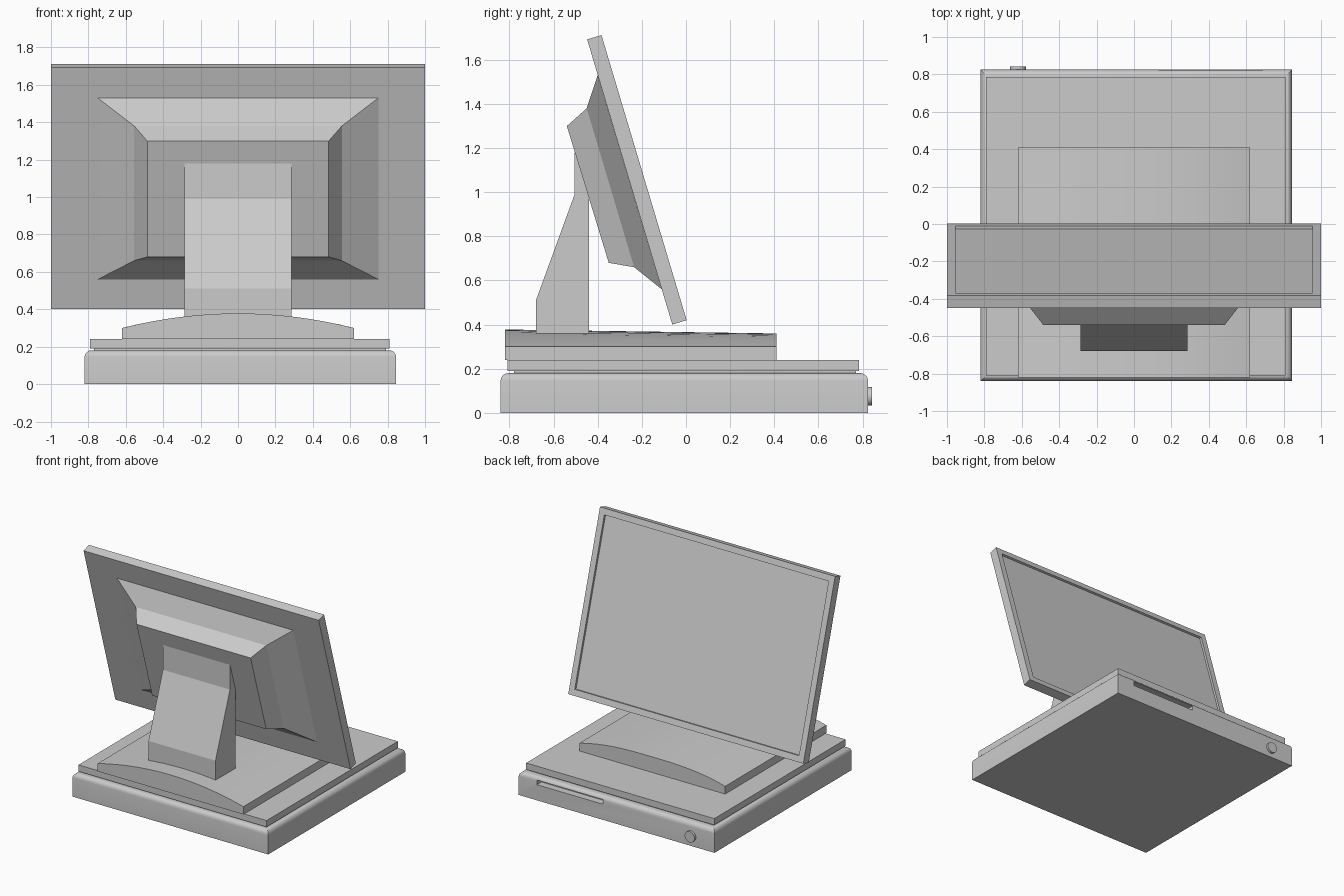
import bpy
import bmesh
import math
from mathutils import Matrix, Vector

cube = bpy.data.objects.get("Cube")
if cube:
    bpy.data.objects.remove(cube, do_unlink=True)

grey = bpy.data.materials.new("plain grey")
grey.use_nodes = True
COLOUR = (0.6, 0.6, 0.6, 1)
grey.diffuse_color = COLOUR
grey.node_tree.nodes["Principled BSDF"].inputs["Base Color"].default_value = COLOUR


def finish(name, bm):
    bmesh.ops.recalc_face_normals(bm, faces=bm.faces)
    mesh = bpy.data.meshes.new(name)
    bm.to_mesh(mesh)
    bm.free()
    mesh.materials.append(grey)
    obj = bpy.data.objects.new(name, mesh)
    bpy.context.collection.objects.link(obj)
    return obj


def loft(name, rings):
    """Skin a row of equal-length closed rings and cap both ends."""
    bm = bmesh.new()
    loops = [[bm.verts.new(p) for p in ring] for ring in rings]
    for a, b in zip(loops, loops[1:]):
        for i in range(len(a)):
            j = (i + 1) % len(a)
            bm.faces.new((a[i], a[j], b[j], b[i]))
    bm.faces.new(loops[0])
    bm.faces.new(loops[-1])
    return finish(name, bm)


def box(name, x, y, z):
    return loft(name, [[(x[0], y[0], h), (x[1], y[0], h), (x[1], y[1], h), (x[0], y[1], h)] for h in z])


def side_prism(name, half_width, profile):
    return loft(name, [[(x, y, z) for y, z in profile] for x in (-half_width, half_width)])


def smooth(obj, angle=35):
    bpy.ops.object.select_all(action="DESELECT")
    obj.select_set(True)
    bpy.context.view_layer.objects.active = obj
    bpy.ops.object.shade_smooth_by_angle(angle=math.radians(angle))


# Base body: rounded top rim, drive slot in the rear wall
base = box("base", (-0.82, 0.845), (-0.84, 0.825), (0, 0.18))
bm = bmesh.new()
bm.from_mesh(base.data)
rim = [e for e in bm.edges if all(v.co.z > 0.1 for v in e.verts)]
bmesh.ops.bevel(bm, geom=rim, offset=0.035, segments=5, profile=0.5, affect="EDGES")
bm.to_mesh(base.data)
bm.free()
cutter = box("slot_cutter", (0.13, 0.69), (0.77, 0.9), (0.12, 0.155))
cutter.hide_render = True
cutter.hide_set(True)
cut = base.modifiers.new("drive slot", "BOOLEAN")
cut.object = cutter
cut.solver = "EXACT"
smooth(base)

# Power button on the rear wall
bm = bmesh.new()
bmesh.ops.create_cone(bm, cap_ends=True, segments=24, radius1=0.042, radius2=0.042, depth=0.04)
bmesh.ops.rotate(bm, verts=bm.verts, matrix=Matrix.Rotation(math.pi / 2, 3, "X"))
bmesh.ops.translate(bm, verts=bm.verts, vec=(-0.62, 0.822, 0.075))
smooth(finish("power_button", bm))

# Recessed gap and upper deck
box("deck_gap", (-0.77, 0.79), (-0.78, 0.77), (0.17, 0.2))
box("upper_deck", (-0.79, 0.81), (-0.81, 0.785), (0.19, 0.24))


# Arched plate: smooth arc in front, flatter crown at the rear
def arch(y, crown, power):
    xs = [0.62 * (i / 8 - 1) for i in range(17)]
    top = [(x, y, 0.3 + (crown - 0.3) * (1 - abs(x / 0.62) ** power)) for x in xs]
    return [(-0.62, y, 0.24)] + top + [(0.62, y, 0.24)]


smooth(loft("arched_plate", [arch(-0.82, 0.378, 2), arch(0.41, 0.36, 2.8)]), 20)

# Stand
side_prism("stand", 0.285, [(-0.68, 0.34), (-0.68, 0.51), (-0.505, 0.99),
                            (-0.505, 1.18), (-0.44, 1.1), (-0.44, 0.34)])


# Stepped housing on the back of the monitor
def housing_ring(half, low, high):
    return [(s * half, y, z) for s, (y, z) in ((-1, low), (1, low), (1, high), (-1, high))]


loft("monitor_housing", [housing_ring(0.75, (-0.11, 0.56), (-0.40, 1.53)),
                         housing_ring(0.555, (-0.235, 0.66), (-0.45, 1.38)),
                         housing_ring(0.485, (-0.35, 0.68), (-0.54, 1.30))])

# Tilted monitor with a recessed screen
bottom, top = Vector((0, 0.003, 0.42)), Vector((0, -0.383, 1.712))
up = (top - bottom).normalized()
out = Vector((0, up.z, -up.y))
monitor = loft("monitor", [[Vector((x, 0, 0)) + p - out * d for x, p in
                            ((-1, bottom), (1, bottom), (1, top), (-1, top))] for d in (0.068, 0)])
bm = bmesh.new()
bm.from_mesh(monitor.data)
screen = max(bm.faces, key=lambda f: f.normal.dot(out))
for margin in (0.065, 0.001):
    bmesh.ops.inset_region(bm, faces=[screen], thickness=margin)
bmesh.ops.translate(bm, verts=screen.verts[:], vec=-out * 0.016)
bm.to_mesh(monitor.data)
bm.free()
